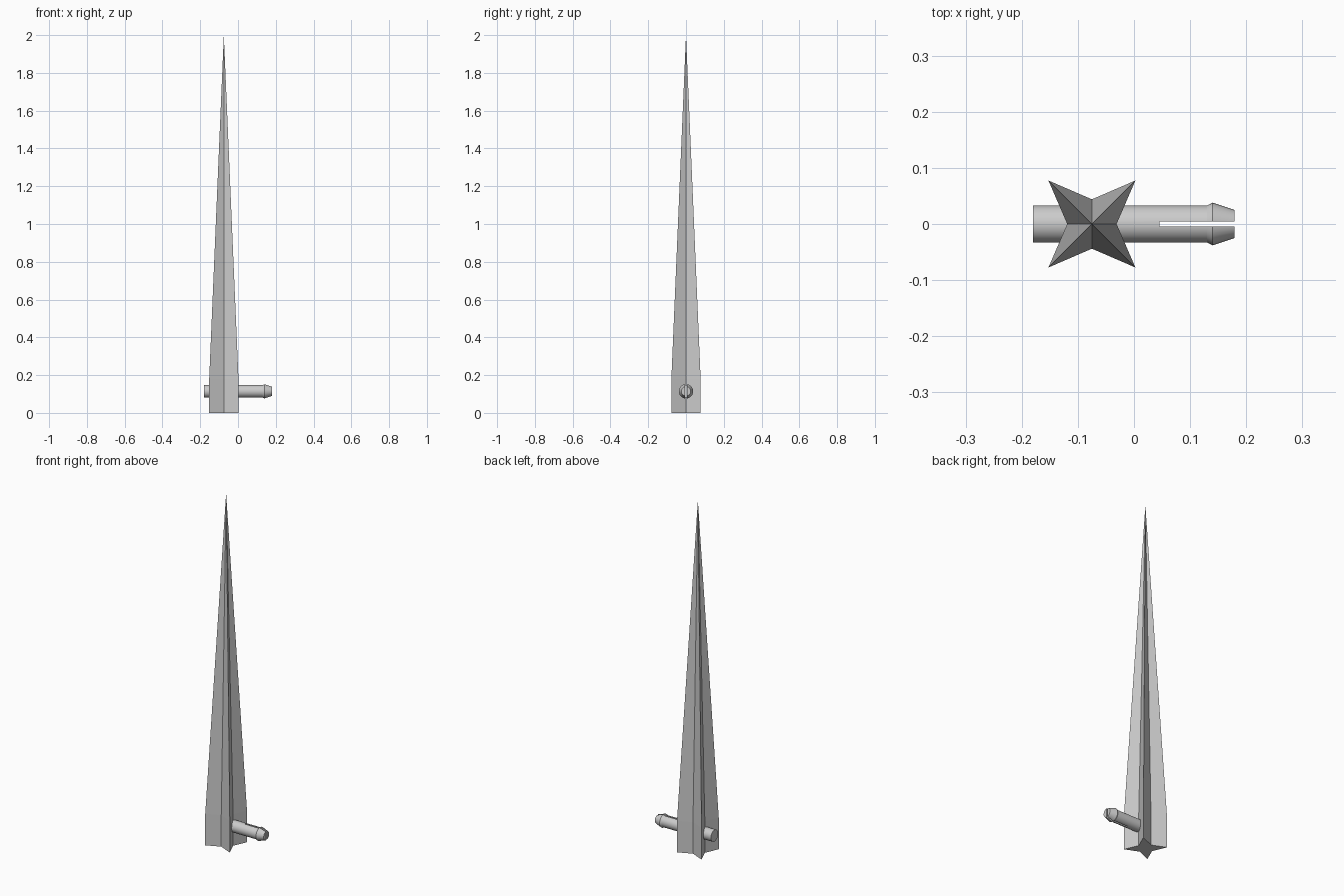
import bpy, bmesh, math
from mathutils import Matrix

cube = bpy.data.objects.get("Cube")
if cube:
    bpy.data.objects.remove(cube)

grey = bpy.data.materials.new("light grey")
colour = (0.6, 0.6, 0.6, 1)
grey.diffuse_color = colour
grey.use_nodes = True
grey.node_tree.nodes["Principled BSDF"].inputs["Base Color"].default_value = colour

SPIKE_X = -0.075
PEG_Z = 0.114


def make_object(name, bm):
    bmesh.ops.recalc_face_normals(bm, faces=bm.faces[:])
    mesh = bpy.data.meshes.new(name)
    bm.to_mesh(mesh)
    bm.free()
    mesh.materials.append(grey)
    obj = bpy.data.objects.new(name, mesh)
    bpy.context.scene.collection.objects.link(obj)
    return obj


def bridge(bm, a, b):
    for i in range(len(a)):
        j = (i + 1) % len(a)
        bm.faces.new((a[i], a[j], b[j], b[i]))


# Four-pointed star spike: straight foot, then a long taper to a point
def star_ring(bm, z):
    ring = []
    for i in range(8):
        radius = 0.044 if i % 2 == 0 else 0.0775 * math.sqrt(2)
        angle = i * math.pi / 4
        ring.append(bm.verts.new((SPIKE_X + radius * math.cos(angle), radius * math.sin(angle), z)))
    return ring


bm = bmesh.new()
foot, shoulder = star_ring(bm, 0), star_ring(bm, 0.18)
tip = bm.verts.new((SPIKE_X, 0, 2))
bm.faces.new(foot)
bridge(bm, foot, shoulder)
for i in range(8):
    bm.faces.new((shoulder[i], shoulder[(i + 1) % 8], tip))
make_object("star_spike", bm)

# Round peg with a barbed end, turned from a profile of (x, radius)
profile = [(-0.18, 0.033), (0.13, 0.033), (0.14, 0.038), (0.179, 0.025)]
SIDES = 32
bm = bmesh.new()
rings = []
for x, r in profile:
    angles = [2 * math.pi * i / SIDES for i in range(SIDES)]
    rings.append([bm.verts.new((x, r * math.cos(a), PEG_Z + r * math.sin(a))) for a in angles])
for a, b in zip(rings, rings[1:]):
    bridge(bm, a, b)
bm.faces.new(rings[0])
bm.faces.new(rings[-1])
peg = make_object("barbed_peg", bm)

# Slot that splits the barbed end into two prongs
bm = bmesh.new()
bmesh.ops.create_cube(bm, size=1, matrix=Matrix.Translation((0.145, 0, PEG_Z)) @ Matrix.Diagonal((0.2, 0.009, 0.1, 1)))
cutter = make_object("slot_cutter", bm)
cutter.hide_render = True
slot = peg.modifiers.new("slot", "BOOLEAN")
slot.operation = "DIFFERENCE"
slot.solver = "EXACT"
slot.object = cutter

# Apply the slot, drop the cutter, then smooth the round surface
bpy.context.view_layer.objects.active = peg
peg.select_set(True)
bpy.ops.object.modifier_apply(modifier=slot.name)
bpy.data.objects.remove(cutter)
bpy.ops.object.shade_smooth_by_angle(angle=math.radians(20))
